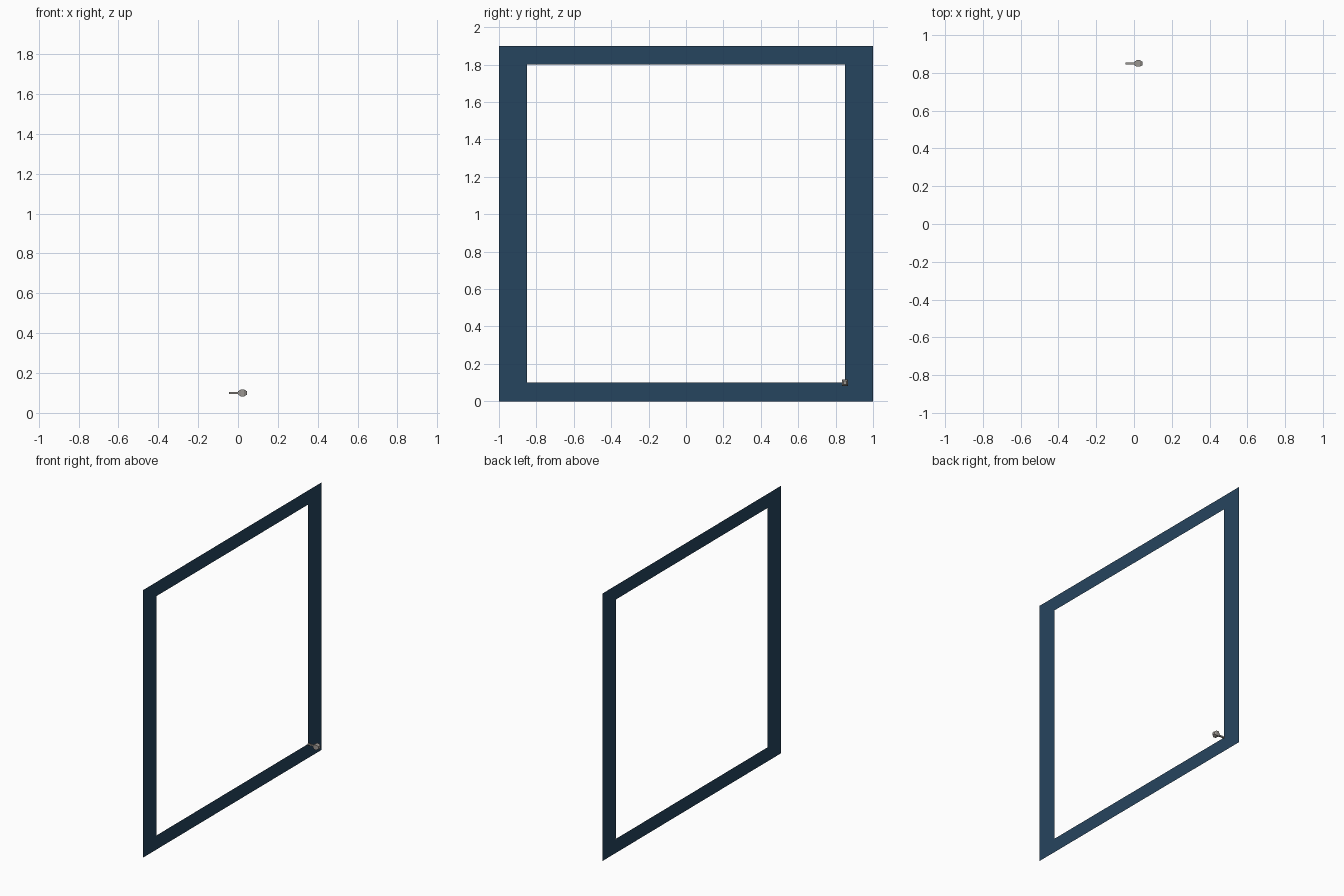
import bpy, bmesh

if "Cube" in bpy.data.objects:
    bpy.data.objects.remove(bpy.data.objects["Cube"])

def material(name, rgb):
    m = bpy.data.materials.new(name)
    m.diffuse_color = (*rgb, 1)
    m.use_nodes = True
    m.node_tree.nodes["Principled BSDF"].inputs["Base Color"].default_value = m.diffuse_color
    return m

navy = material("dark_blue", (0.0195, 0.058, 0.112))
grey = material("warm_grey", (0.33, 0.31, 0.29))

def make_object(name, bm, mat):
    me = bpy.data.meshes.new(name)
    bm.to_mesh(me)
    bm.free()
    me.materials.append(mat)
    ob = bpy.data.objects.new(name, me)
    bpy.context.collection.objects.link(ob)
    return ob

def square_lathe(name, profile, cy, cz, mat):
    """Square rings along x from (x, half width) pairs, capped at both ends."""
    bm = bmesh.new()
    rings = [[bm.verts.new((x, cy + sy * r, cz + sz * r))
              for sy, sz in ((-1, -1), (1, -1), (1, 1), (-1, 1))] for x, r in profile]
    for a, b in zip(rings, rings[1:]):
        for i in range(4):
            j = (i + 1) % 4
            bm.faces.new((a[i], a[j], b[j], b[i]))
    bm.faces.new(rings[0])
    bm.faces.new(rings[-1])
    bmesh.ops.recalc_face_normals(bm, faces=bm.faces)
    return make_object(name, bm, mat)

# Flat sheet frame: 3 x 3 cells with the middle one left open
ys = (-1, -0.85, 0.85, 1)
zs = (0, 0.1, 1.8, 1.9)
bm = bmesh.new()
grid = [[bm.verts.new((-0.045, y, z)) for z in zs] for y in ys]
for i in range(3):
    for j in range(3):
        if (i, j) != (1, 1):
            bm.faces.new((grid[i][j], grid[i + 1][j], grid[i + 1][j + 1], grid[i][j + 1]))
make_object("door_frame", bm, navy)

# Small handle on the lower inner corner: thin stem and faceted knob
square_lathe("handle_stem", [(-0.045, 0.005), (0.005, 0.005)], 0.85, 0.1, grey)
square_lathe("handle_knob", [(0.0, 0.008), (0.014, 0.017), (0.031, 0.017), (0.045, 0.009)],
             0.85, 0.1, grey)
